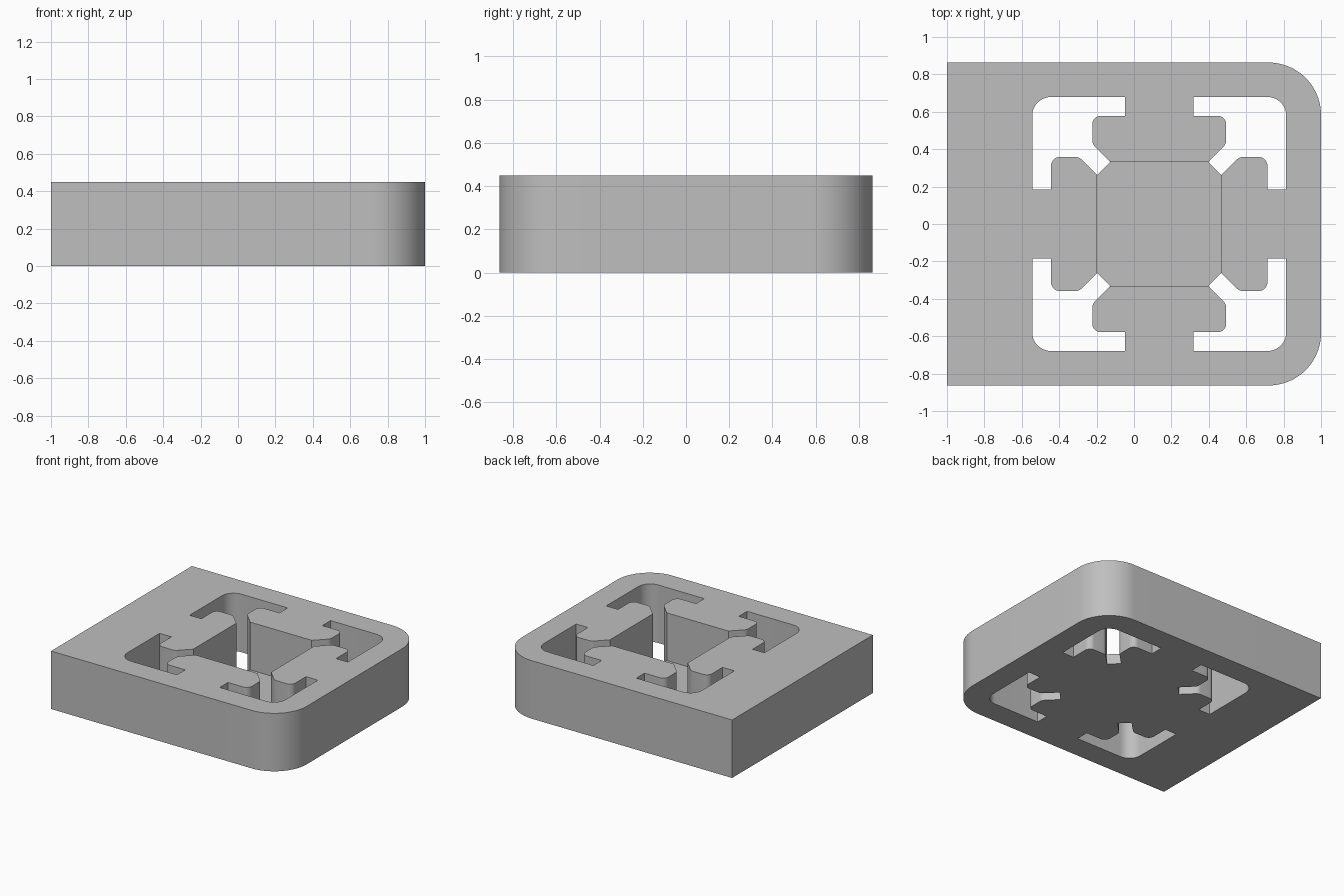
import bpy
import bmesh
import math
from mathutils import Vector

HEIGHT = 0.45
FLOOR = 0.08
CENTRE_X = 0.135

cube = bpy.data.objects.get("Cube")
if cube:
    bpy.data.objects.remove(cube, do_unlink=True)

grey = bpy.data.materials.new("plain grey")
grey.use_nodes = True
colour = (0.52, 0.52, 0.52, 1)
grey.diffuse_color = colour
grey.node_tree.nodes["Principled BSDF"].inputs["Base Color"].default_value = colour


def rounded(corners, steps=10):
    """Turn (x, y, radius) corners into an outline with filleted corners."""
    outline = []
    for i, (x, y, radius) in enumerate(corners):
        p = Vector((x, y))
        if radius == 0:
            outline.append(p)
            continue
        before = (Vector(corners[i - 1][:2]) - p).normalized()
        after = (Vector(corners[(i + 1) % len(corners)][:2]) - p).normalized()
        half = before.angle(after) / 2
        middle = p + (before + after).normalized() * radius / math.sin(half)
        tangent = radius / math.tan(half)
        start = p + before * tangent - middle
        end = p + after * tangent - middle
        sweep = math.pi - 2 * half
        for k in range(steps + 1):
            a = sweep * k / steps
            outline.append(middle + (start * math.sin(sweep - a) + end * math.sin(a)) / math.sin(sweep))
    return outline


def prism(name, outlines, bottom, top):
    """Extrude one or more closed outlines into a single object."""
    bm = bmesh.new()
    for outline in outlines:
        face = bm.faces.new([bm.verts.new((p.x, p.y, bottom)) for p in outline])
        extruded = bmesh.ops.extrude_face_region(bm, geom=[face])["geom"]
        verts = [g for g in extruded if isinstance(g, bmesh.types.BMVert)]
        bmesh.ops.translate(bm, verts=verts, vec=(0, 0, top - bottom))
    bmesh.ops.recalc_face_normals(bm, faces=bm.faces)
    mesh = bpy.data.meshes.new(name)
    bm.to_mesh(mesh)
    bm.free()
    mesh.materials.append(grey)
    obj = bpy.data.objects.new(name, mesh)
    bpy.context.collection.objects.link(obj)
    return obj


# Block with two rounded corners on its +x end
block = prism("pocketed_block", [rounded([
    (-1, -0.863, 0), (1, -0.863, 0.28), (1, 0.863, 0.28), (-1, 0.863, 0)], 20)], 0, HEIGHT)

# Corner opening: half the outline, then its reflection across the diagonal
half = [(0.184, 0.679, 0), (0.184, 0.578, 0), (0.358, 0.578, 0.045),
        (0.358, 0.428, 0.05), (0.262, 0.332, 0)]
corner = half + [(y, x, r) for x, y, r in reversed(half)] + [(0.679, 0.679, 0.1)]
opening = rounded(corner)
openings = [[Vector((CENTRE_X + sx * p.x, sy * p.y)) for p in opening]
            for sx in (-1, 1) for sy in (-1, 1)]
corner_cutter = prism("corner_opening_cutter", openings, -0.1, HEIGHT + 0.1)

# Square central pocket that leaves a thin floor
s = 0.334
pocket = [Vector((CENTRE_X + x, y)) for x, y in ((-s, -s), (s, -s), (s, s), (-s, s))]
pocket_cutter = prism("pocket_cutter", [pocket], FLOOR, HEIGHT + 0.15)

# Cut the block, bake the result and drop the cutters
for cutter in (corner_cutter, pocket_cutter):
    cutter.hide_render = True
    cut = block.modifiers.new(cutter.name, "BOOLEAN")
    cut.operation = "DIFFERENCE"
    cut.solver = "EXACT"
    cut.object = cutter
bpy.context.view_layer.update()
baked = bpy.data.meshes.new_from_object(block.evaluated_get(bpy.context.evaluated_depsgraph_get()))
block.modifiers.clear()
block.data = baked
for cutter in (corner_cutter, pocket_cutter):
    bpy.data.objects.remove(cutter, do_unlink=True)

# Smooth the rounded walls, keep the other edges crisp
bpy.ops.object.select_all(action="DESELECT")
block.select_set(True)
bpy.context.view_layer.objects.active = block
bpy.ops.object.shade_smooth_by_angle(angle=math.radians(30))
